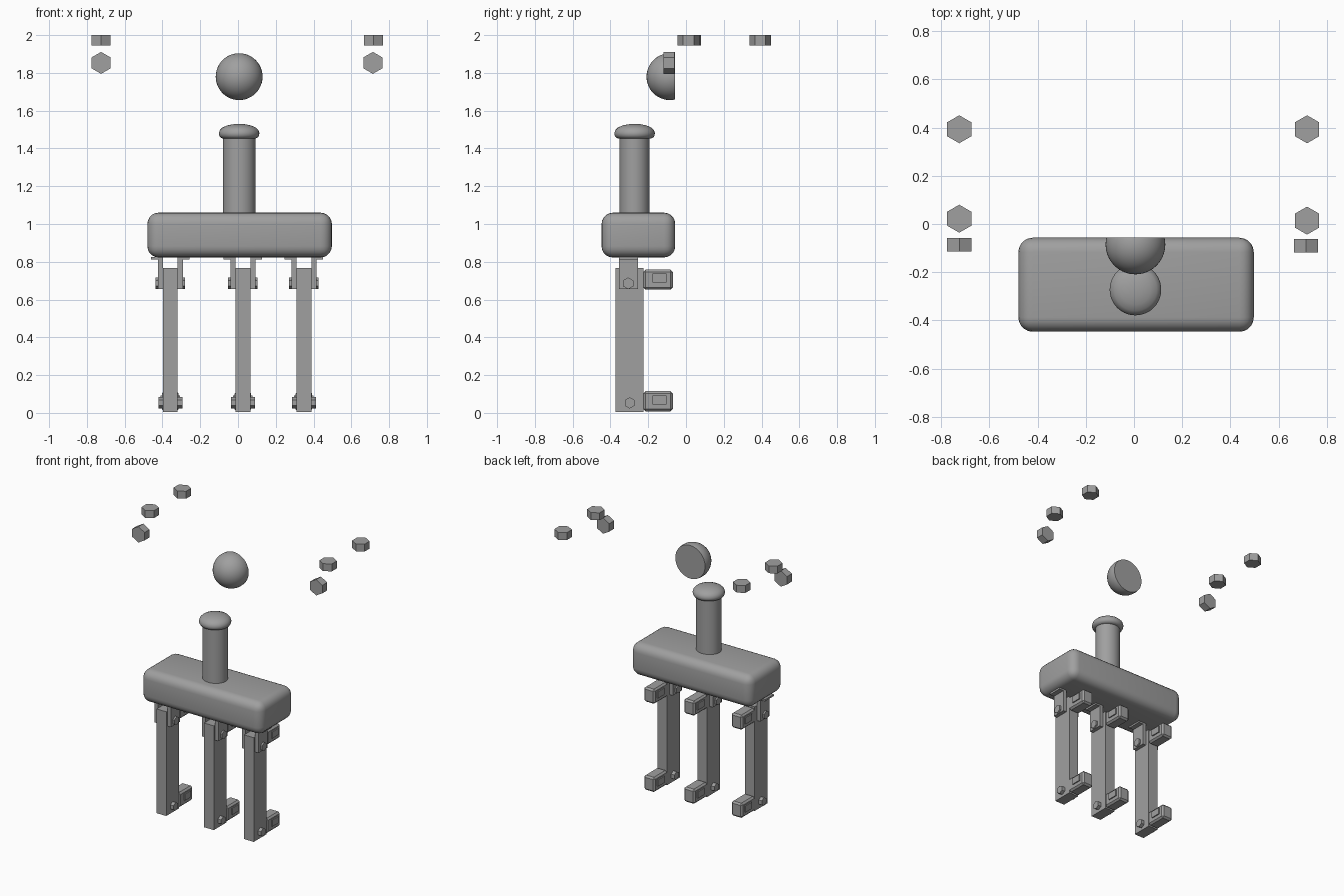
import bpy, bmesh, math
from mathutils import Matrix, Vector

if "Cube" in bpy.data.objects:
    bpy.data.objects.remove(bpy.data.objects["Cube"])

grey = bpy.data.materials.new("plain grey")
grey.diffuse_color = (0.35, 0.35, 0.35, 1)
grey.use_nodes = True
grey.node_tree.nodes["Principled BSDF"].inputs["Base Color"].default_value = grey.diffuse_color


def finish(bm, name, smooth=False):
    bmesh.ops.recalc_face_normals(bm, faces=bm.faces)
    me = bpy.data.meshes.new(name)
    bm.to_mesh(me)
    bm.free()
    me.materials.append(grey)
    ob = bpy.data.objects.new(name, me)
    bpy.context.collection.objects.link(ob)
    if smooth:
        bpy.ops.object.select_all(action='DESELECT')
        ob.select_set(True)
        bpy.context.view_layer.objects.active = ob
        bpy.ops.object.shade_smooth_by_angle(angle=math.radians(40))
    return ob


def box(name, x, y, z, bevel=0, segments=1):
    """Box from (min, max) ranges with optional rounded edges."""
    bm = bmesh.new()
    bmesh.ops.create_cube(bm, size=1)
    for v in bm.verts:
        v.co = Vector(((r[0] + r[1]) / 2 + c * (r[1] - r[0])
                       for r, c in zip((x, y, z), v.co)))
    if bevel:
        bmesh.ops.bevel(bm, geom=bm.edges[:], offset=bevel, segments=segments,
                        profile=0.5, affect='EDGES')
    return finish(bm, name, segments > 1)


def hexagon(name, centre, radius, depth, axis):
    """Six-sided prism with a corner pointing along y (axis z) or along z."""
    bm = bmesh.new()
    bmesh.ops.create_cone(bm, cap_ends=True, segments=6, radius1=radius,
                          radius2=radius, depth=depth)
    far = max(bm.verts, key=lambda v: v.co.y).co
    turn = 0 if abs(far.x) < 1e-4 else math.pi / 6
    rot = {'z': Matrix.Identity(4),
           'y': Matrix.Rotation(math.pi / 2, 4, 'X'),
           'x': Matrix.Rotation(math.pi / 2, 4, 'Y') @ Matrix.Rotation(math.pi / 6, 4, 'Z')}[axis]
    bmesh.ops.transform(bm, verts=bm.verts, matrix=Matrix.Translation(centre)
                        @ rot @ Matrix.Rotation(turn, 4, 'Z'))
    return finish(bm, name)


def lathe(name, centre, profile, sy=1):
    """Revolve (radius, z) points around a vertical axis."""
    bm = bmesh.new()
    vs = [bm.verts.new((r, 0, z)) for r, z in profile]
    es = [bm.edges.new(p) for p in zip(vs, vs[1:])]
    bmesh.ops.spin(bm, geom=vs + es, cent=(0, 0, 0), axis=(0, 0, 1),
                   angle=math.tau, steps=40)
    bmesh.ops.remove_doubles(bm, verts=bm.verts, dist=1e-5)
    for v in bm.verts:
        v.co = (v.co.x + centre[0], v.co.y * sy + centre[1], v.co.z)
    return finish(bm, name, True)


# Rounded body block
box("body", (-0.48, 0.497), (-0.447, -0.057), (0.823, 1.06), 0.06, 5)

# Neck post and domed cap
lathe("neck", (0.006, -0.272), [(0, 1.03), (0.086, 1.03), (0.086, 1.46), (0, 1.46)], 0.93)
lathe("neck_cap", (0.006, -0.272),
      [(0, 1.452), (0.085, 1.452), (0.099, 1.458), (0.106, 1.47), (0.107, 1.482),
       (0.102, 1.497), (0.088, 1.511), (0.062, 1.522), (0.032, 1.528), (0, 1.53)])

# Floating ball with a flat back
bm = bmesh.new()
bmesh.ops.create_uvsphere(bm, u_segments=40, v_segments=24, radius=0.124)
bmesh.ops.translate(bm, verts=bm.verts, vec=(0.006, -0.085, 1.78))
cut = bmesh.ops.bisect_plane(bm, geom=bm.verts[:] + bm.edges[:] + bm.faces[:],
                             plane_co=(0, -0.057, 0), plane_no=(0, 1, 0), clear_outer=True)
bmesh.ops.holes_fill(bm, edges=[e for e in cut['geom_cut'] if isinstance(e, bmesh.types.BMEdge)], sides=0)
finish(bm, "flat_backed_ball", True)

# Three legs, each with brackets, bolts and two rear motors
for n, cx in (("left", -0.358), ("middle", 0.026), ("right", 0.349)):
    box(n + "_leg", (cx - 0.039, cx + 0.039), (-0.372, -0.224), (0.005, 0.766))
    for z0 in (0.008, 0.652):
        box(n + "_motor", (cx - 0.044, cx + 0.044), (-0.226, -0.07), (z0, z0 + 0.107), 0.012)
        for s in (-1, 1):
            xs = sorted((cx + s * 0.04, cx + s * 0.052))
            box(n + "_motor_panel", xs, (-0.177, -0.103), (z0 + 0.037, z0 + 0.085))
    for s in (-1, 1):
        box(n + "_bracket_plate", sorted((cx + s * 0.039, cx + s * 0.066)),
            (-0.356, -0.253), (0.655, 0.823))
        box(n + "_bracket_flange", sorted((cx + s * 0.039, cx + s * 0.102)),
            (-0.356, -0.253), (0.811, 0.824))
        hexagon(n + "_hip_bolt", (cx + s * 0.066, -0.306, 0.686), 0.031, 0.024, 'x')
        hexagon(n + "_foot_bolt", (cx + s * 0.05, -0.298, 0.053), 0.03, 0.028, 'x')

# Floating hexagonal blocks on both sides
for n, x, y in (("left", -0.725, 0.022), ("right", 0.718, 0.014)):
    hexagon(n + "_flat_block", (x, y, 1.973), 0.058, 0.054, 'z')
    hexagon(n + "_rear_flat_block", (x, 0.393, 1.973), 0.058, 0.054, 'z')
hexagon("left_upright_block", (-0.725, -0.086, 1.853), 0.058, 0.056, 'y')
hexagon("right_upright_block", (0.714, -0.09, 1.853), 0.058, 0.056, 'y')
